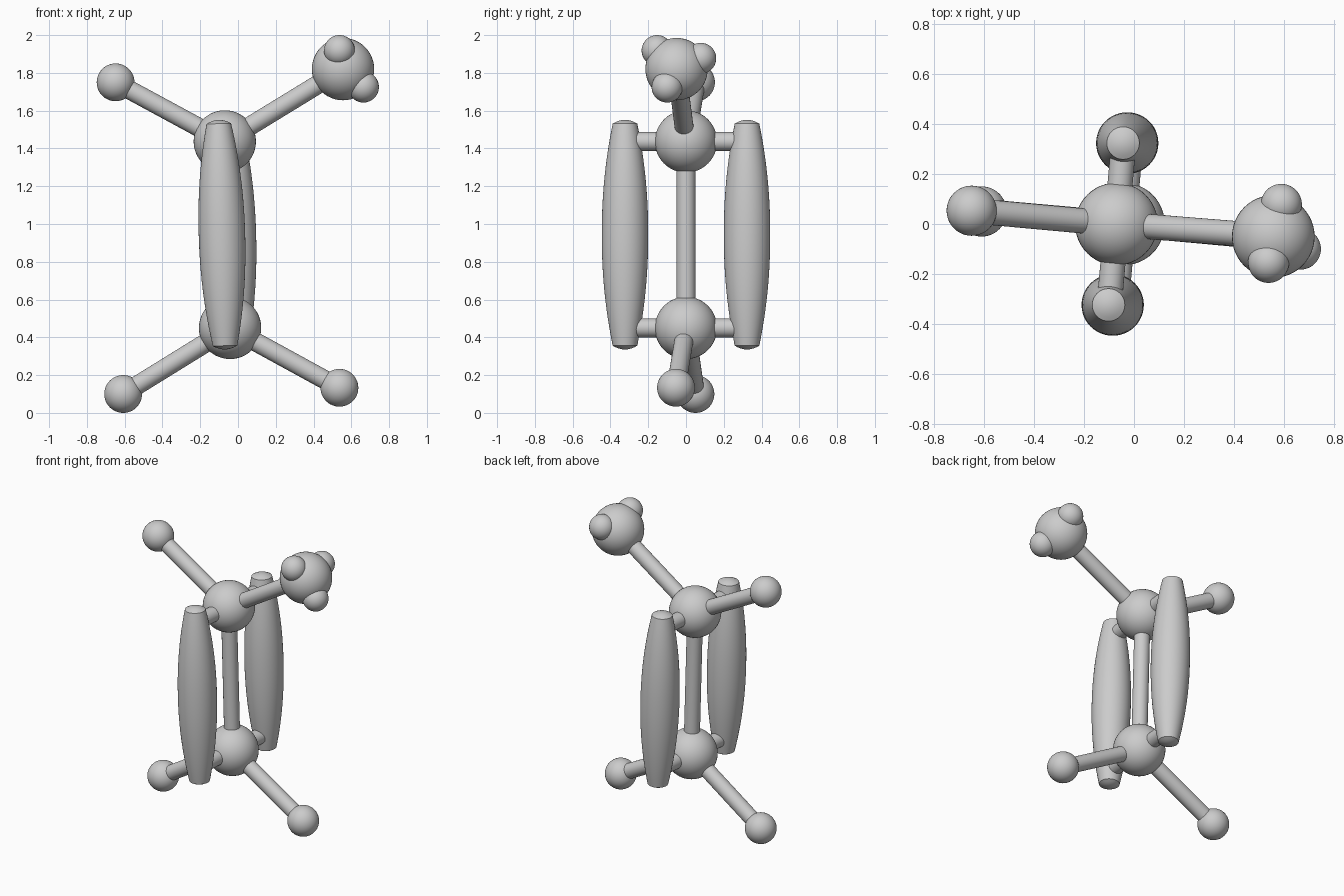
import bpy, math
from mathutils import Vector

if "Cube" in bpy.data.objects:
    bpy.data.objects.remove(bpy.data.objects["Cube"])

UP = Vector((-0.07, 0, 1.437))       # upper main atom
LOW = Vector((-0.042, 0, 0.45))      # lower main atom
SIDE = Vector((0.029, 0.323, 0))     # offset to the bonding lobes
AXIS = (UP - LOW).normalized()
MID = (UP + LOW) / 2


def smooth(ob, name):
    ob.name = name
    bpy.ops.object.shade_smooth_by_angle(angle=math.radians(35))
    return ob


def ball(name, pos, r):
    bpy.ops.mesh.primitive_uv_sphere_add(segments=48, ring_count=24, radius=r, location=pos)
    return smooth(bpy.context.object, name)


def rod(name, a, b, r=0.05):
    a, b = Vector(a), Vector(b)
    bpy.ops.mesh.primitive_cylinder_add(vertices=32, radius=r, depth=(b - a).length,
                                        location=(a + b) / 2)
    ob = bpy.context.object
    ob.rotation_euler = (b - a).to_track_quat('Z', 'Y').to_euler()
    return smooth(ob, name)


def lobe(name, centre, half=0.588, r_mid=0.123, r_end=0.065, dome=0.02, n=48):
    # barrel profile with slightly domed caps, spun around its axis
    prof = [(r_end * k, half + dome * (1 - k * k)) for k in (0.25, 0.5, 0.75)]
    for i in range(25):
        t = 1 - i / 12
        prof.append((r_end + (r_mid - r_end) * (1 - abs(t) ** 2.1), half * t))
    prof += [(r, -z) for r, z in reversed(prof[:3])]
    verts = [(r * math.cos(2 * math.pi * j / n), r * math.sin(2 * math.pi * j / n), z)
             for r, z in prof for j in range(n)]
    faces = [(i * n + j, (i + 1) * n + j, (i + 1) * n + (j + 1) % n, i * n + (j + 1) % n)
             for i in range(len(prof) - 1) for j in range(n)]
    top, bot = len(verts), len(verts) + 1
    last = (len(prof) - 1) * n
    verts += [(0, 0, half + dome), (0, 0, -half - dome)]
    faces += [(top, j, (j + 1) % n) for j in range(n)]
    faces += [(bot, last + (j + 1) % n, last + j) for j in range(n)]
    me = bpy.data.meshes.new(name)
    me.from_pydata(verts, [], faces)
    ob = bpy.data.objects.new(name, me)
    bpy.context.collection.objects.link(ob)
    bpy.ops.object.select_all(action='DESELECT')
    ob.select_set(True)
    bpy.context.view_layer.objects.active = ob
    ob.location = centre
    ob.rotation_euler = AXIS.to_track_quat('Z', 'Y').to_euler()
    return smooth(ob, name)


# main atoms and the bond between them
ball("upper_atom", UP, 0.165)
ball("lower_atom", LOW, 0.165)
rod("centre_bond", LOW, UP)

# outer atoms on their bonds
for name, start, pos, r in [
        ("upper_left", UP, (-0.648, 0.053, 1.75), 0.1),
        ("upper_right", UP, (0.556, -0.05, 1.82), 0.165),
        ("lower_left", LOW, (-0.608, 0.05, 0.1), 0.1),
        ("lower_right", LOW, (0.537, -0.053, 0.133), 0.1)]:
    ball(name + "_atom", pos, r)
    rod(name + "_bond", start, pos)

# small atoms pressed into the upper right one
for i, pos in enumerate([(0.537, -0.153, 1.918), (0.588, 0.078, 1.877), (0.664, -0.1, 1.725)]):
    ball(f"small_atom_{i + 1}", pos, 0.082)

# side lobes with their short connecting rods
for name, s in (("front", -1), ("back", 1)):
    lobe(name + "_lobe", MID + SIDE * s)
    rod(name + "_upper_link", UP, UP + SIDE * s)
    rod(name + "_lower_link", LOW, LOW + SIDE * s)
